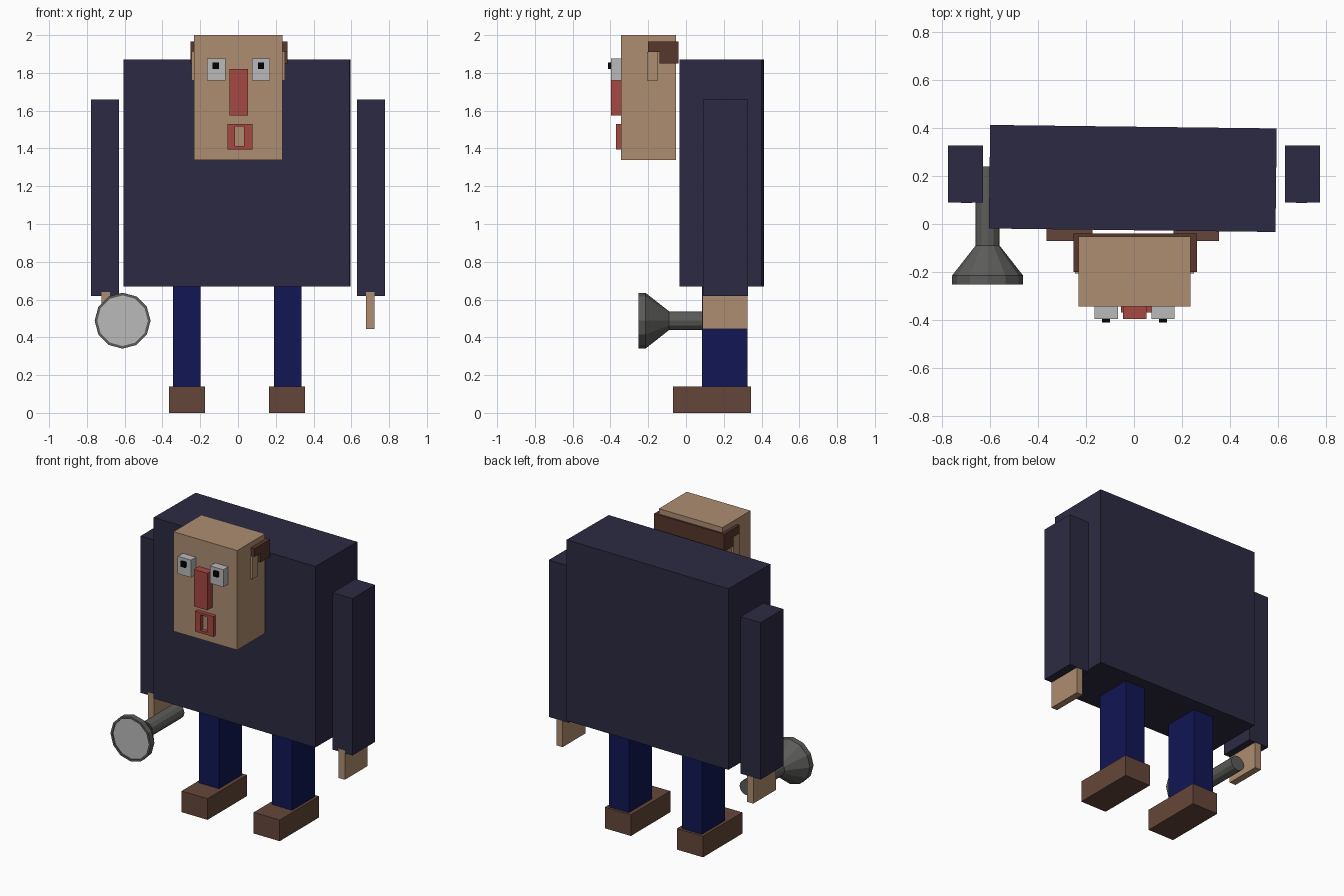
import bpy, bmesh, math

if "Cube" in bpy.data.objects:
    bpy.data.objects.remove(bpy.data.objects["Cube"])


def material(name, rgb):
    m = bpy.data.materials.new(name)
    m.diffuse_color = tuple((c / 255) ** 2.2 for c in rgb) + (1,)
    m.use_nodes = True
    m.node_tree.nodes["Principled BSDF"].inputs["Base Color"].default_value = m.diffuse_color
    return m


JACKET = material("jacket", (48, 46, 68))
SKIN = material("skin", (172, 140, 112))
NAVY = material("navy", (24, 28, 84))
BROWN = material("brown", (100, 72, 60))
HAIR = material("hair", (88, 58, 48))
RED = material("red", (165, 74, 68))
WHITE = material("eye_grey", (184, 184, 184))
BLACK = material("black", (8, 8, 10))
METAL = material("metal", (92, 92, 90))


def finish(name, bm, mats):
    bmesh.ops.recalc_face_normals(bm, faces=bm.faces)
    me = bpy.data.meshes.new(name)
    bm.to_mesh(me)
    bm.free()
    for m in mats:
        me.materials.append(m)
    ob = bpy.data.objects.new(name, me)
    bpy.context.collection.objects.link(ob)
    return ob


def box(name, x, y, z, mat, turn=0):
    """Box from (min, max) ranges, turned about its own vertical axis."""
    bm = bmesh.new()
    bmesh.ops.create_cube(bm, size=1)
    bmesh.ops.scale(bm, verts=bm.verts, vec=[r[1] - r[0] for r in (x, y, z)])
    ob = finish(name, bm, [mat])
    ob.location = [(r[0] + r[1]) / 2 for r in (x, y, z)]
    ob.rotation_euler.z = math.radians(turn)
    return ob


def extrude(name, points, place, vec, mat):
    """Flat outline placed in space and pushed along vec."""
    bm = bmesh.new()
    face = bm.faces.new([bm.verts.new(place(*p)) for p in points])
    new = bmesh.ops.extrude_face_region(bm, geom=[face], use_keep_orig=True)["geom"]
    bmesh.ops.translate(bm, vec=vec, verts=[v for v in new if isinstance(v, bmesh.types.BMVert)])
    return finish(name, bm, [mat])


# Torso and head
box("torso", (-0.603, 0.593), (-0.026, 0.406), (0.67, 1.87), JACKET, turn=-0.7)
box("head", (-0.232, 0.236), (-0.345, -0.052), (1.34, 2.0), SKIN)

# Limbs, one set per side
for side, s in (("left", -1), ("right", 1)):
    def span(a, b, shift=0.0):
        return tuple(sorted((s * a + shift, s * b + shift)))
    box(side + "_arm", span(0.63, 0.777), (0.09, 0.328), (0.62, 1.66), JACKET)
    box(side + "_hand", span(0.677, 0.722), (0.088, 0.326), (0.445, 0.64), SKIN)
    box(side + "_leg", span(0.195, 0.341, -0.004), (0.086, 0.326), (0.12, 0.69), NAVY)
    box(side + "_shoe", span(0.169, 0.36, -0.005), (-0.07, 0.343), (0, 0.14), BROWN)

    # Eyes and ears
    box(side + "_eye", span(0.07, 0.167, 0.003), (-0.397, -0.34), (1.76, 1.875), WHITE)
    box(side + "_pupil", span(0.103, 0.136, 0.002), (-0.412, -0.39), (1.82, 1.855), BLACK)
    box(side + "_ear", span(0.22, 0.248, 0.002), (-0.207, -0.147), (1.76, 1.91), SKIN)

    # Hair beside the head, notched over the ear
    extrude(side + "_hair",
            [(-0.2, 1.91), (-0.2, 1.965), (-0.04, 1.965), (-0.04, 1.85), (-0.14, 1.85), (-0.14, 1.91)],
            lambda y, z: (s * 0.22 + 0.005, y, z), (s * 0.037, 0, 0), HAIR)

box("back_hair", (-0.23, 0.235), (-0.065, -0.04), (1.85, 1.965), HAIR)

# Nose
box("nose", (-0.045, 0.053), (-0.397, -0.34), (1.575, 1.82), RED)

# Mouth: a square ring open at the centre
for part, x, z in (("left", (-0.055, -0.016), (1.395, 1.53)),
                   ("right", (0.033, 0.078), (1.395, 1.53)),
                   ("lower", (-0.016, 0.033), (1.395, 1.412)),
                   ("upper", (-0.016, 0.033), (1.515, 1.53))):
    box(part + "_lip", x, (-0.37, -0.34), z, RED)

# Megaphone: twelve-sided tube and bell turned about the y axis
N = 12
profile = [(0.05, 0.24), (0.05, -0.09), (0.148, -0.215), (0.148, -0.252), (0.134, -0.252), (0.134, -0.245)]
bm = bmesh.new()
rings = [[bm.verts.new((-0.611 + r * math.cos(2 * math.pi * i / N), y,
                        0.488 + r * math.sin(2 * math.pi * i / N))) for i in range(N)]
         for r, y in profile]
for a, b in zip(rings, rings[1:]):
    for i in range(N):
        j = (i + 1) % N
        bm.faces.new((a[i], a[j], b[j], b[i]))
bm.faces.new(rings[0])
bm.faces.new(rings[-1]).material_index = 1
finish("megaphone", bm, [METAL, WHITE])
